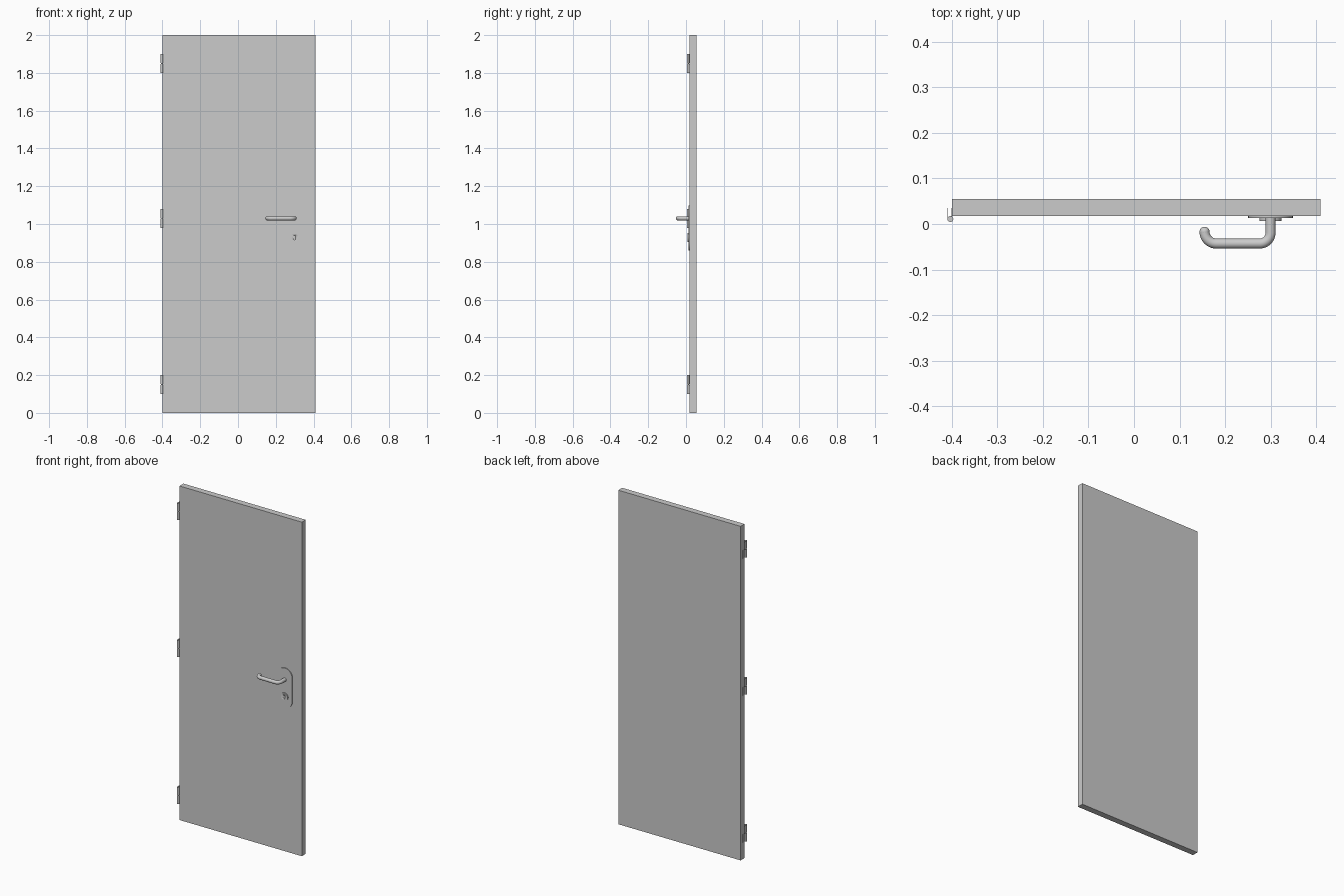
import bpy, bmesh
from math import sin, cos, pi, radians

if "Cube" in bpy.data.objects:
    bpy.data.objects.remove(bpy.data.objects["Cube"])


def box(name, x0, x1, y0, y1, z0, z1):
    bpy.ops.mesh.primitive_cube_add(size=1, location=((x0 + x1) / 2, (y0 + y1) / 2, (z0 + z1) / 2))
    ob = bpy.context.object
    ob.name = name
    ob.scale = (x1 - x0, y1 - y0, z1 - z0)
    bpy.ops.object.transform_apply(location=False, rotation=False, scale=True)
    return ob


def smooth(ob):
    bpy.ops.object.select_all(action='DESELECT')
    ob.select_set(True)
    bpy.context.view_layer.objects.active = ob
    bpy.ops.object.shade_smooth_by_angle(angle=radians(35))


def cylinder(name, x, y, z0, z1, r):
    bpy.ops.mesh.primitive_cylinder_add(vertices=24, radius=r, depth=z1 - z0, location=(x, y, (z0 + z1) / 2))
    ob = bpy.context.object
    ob.name = name
    smooth(ob)
    return ob


def slab(name, outline, y0, y1):
    """Extrude an (x, z) outline along y."""
    bm = bmesh.new()
    face = bm.faces.new([bm.verts.new((x, y0, z)) for x, z in outline])
    ext = bmesh.ops.extrude_face_region(bm, geom=[face])
    for v in ext["geom"]:
        if isinstance(v, bmesh.types.BMVert):
            v.co.y = y1
    bmesh.ops.recalc_face_normals(bm, faces=bm.faces)
    me = bpy.data.meshes.new(name)
    bm.to_mesh(me)
    bm.free()
    ob = bpy.data.objects.new(name, me)
    bpy.context.collection.objects.link(ob)
    smooth(ob)
    return ob


def stadium(cx, z_low, z_high, r, n=20):
    """Upright outline with half-round ends; z values are arc centres."""
    top = [(cx + r * cos(pi * i / n), z_high + r * sin(pi * i / n)) for i in range(n + 1)]
    low = [(cx - r * cos(pi * i / n), z_low - r * sin(pi * i / n)) for i in range(n + 1)]
    return top + low


def arc(cx, cy, r, a0, a1, n=10):
    return [(cx + r * cos(radians(a0 + (a1 - a0) * i / n)),
             cy + r * sin(radians(a0 + (a1 - a0) * i / n))) for i in range(n + 1)]


# Door leaf
FRONT = 0.018
box("door_leaf", -0.40, 0.41, FRONT, 0.055, 0, 2)

# Hinges: two knuckles on a thin pin, one plate for the frame and one for the door
KX, KY, KR = -0.4035, 0.011, 0.0065
for label, zc in (("bottom", 0.15), ("middle", 1.03), ("top", 1.85)):
    cylinder(label + "_hinge_upper_knuckle", KX, KY, zc + 0.002, zc + 0.05, KR)
    cylinder(label + "_hinge_lower_knuckle", KX, KY, zc - 0.05, zc - 0.002, KR)
    cylinder(label + "_hinge_pin", KX, KY, zc - 0.004, zc + 0.004, KR * 0.6)
    box(label + "_hinge_frame_plate", -0.410, -0.4085, KY, 0.035, zc + 0.002, zc + 0.05)
    box(label + "_hinge_door_plate", -0.4015, -0.3995, KY, 0.035, zc - 0.05, zc - 0.002)

# Backplate with half-round ends
HX, HZ, TUBE = 0.30, 1.03, 0.011
slab("handle_backplate", stadium(HX, 0.91, 1.05, 0.049), 0.013, FRONT + 0.001)

# Round lock escutcheon with a key slot cut into it
LZ = 0.928
lock = slab("lock_escutcheon", [(x, z) for x, z in arc(HX, LZ, 0.024, 0, 360, 40)[:-1]], 0.007, 0.0135)
slot = slab("key_slot_cutter", stadium(HX, LZ - 0.008, LZ + 0.006, 0.005, 10), 0.002, 0.0115)
slot.hide_render = True
slot.hide_viewport = True
cut = lock.modifiers.new("key_slot", 'BOOLEAN')
cut.operation = 'DIFFERENCE'
cut.object = slot

# Lever: round bar bent at both ends
GY = -0.043
path = [(HX, 0.014)]
path += arc(HX - 0.024, GY + 0.024, 0.024, 0, -90)
path += arc(0.155 + 0.026, GY + 0.026, 0.026, -90, -180)
cu = bpy.data.curves.new("lever_path", 'CURVE')
cu.dimensions = '3D'
cu.bevel_depth = TUBE
cu.bevel_resolution = 6
cu.use_fill_caps = True
sp = cu.splines.new('POLY')
sp.points.add(len(path) - 1)
for p, (x, y) in zip(sp.points, path):
    p.co = (x, y, HZ, 1)
lever = bpy.data.objects.new("lever", cu)
bpy.context.collection.objects.link(lever)
bpy.ops.object.select_all(action='DESELECT')
lever.select_set(True)
bpy.context.view_layer.objects.active = lever
bpy.ops.object.convert(target='MESH')
lever = bpy.context.object
lever.name = "lever"
smooth(lever)

# Rounded free end of the lever
bpy.ops.mesh.primitive_uv_sphere_add(segments=24, ring_count=12, radius=TUBE, location=(*path[-1], HZ))
tip = bpy.context.object
tip.name = "lever_tip"
smooth(tip)
